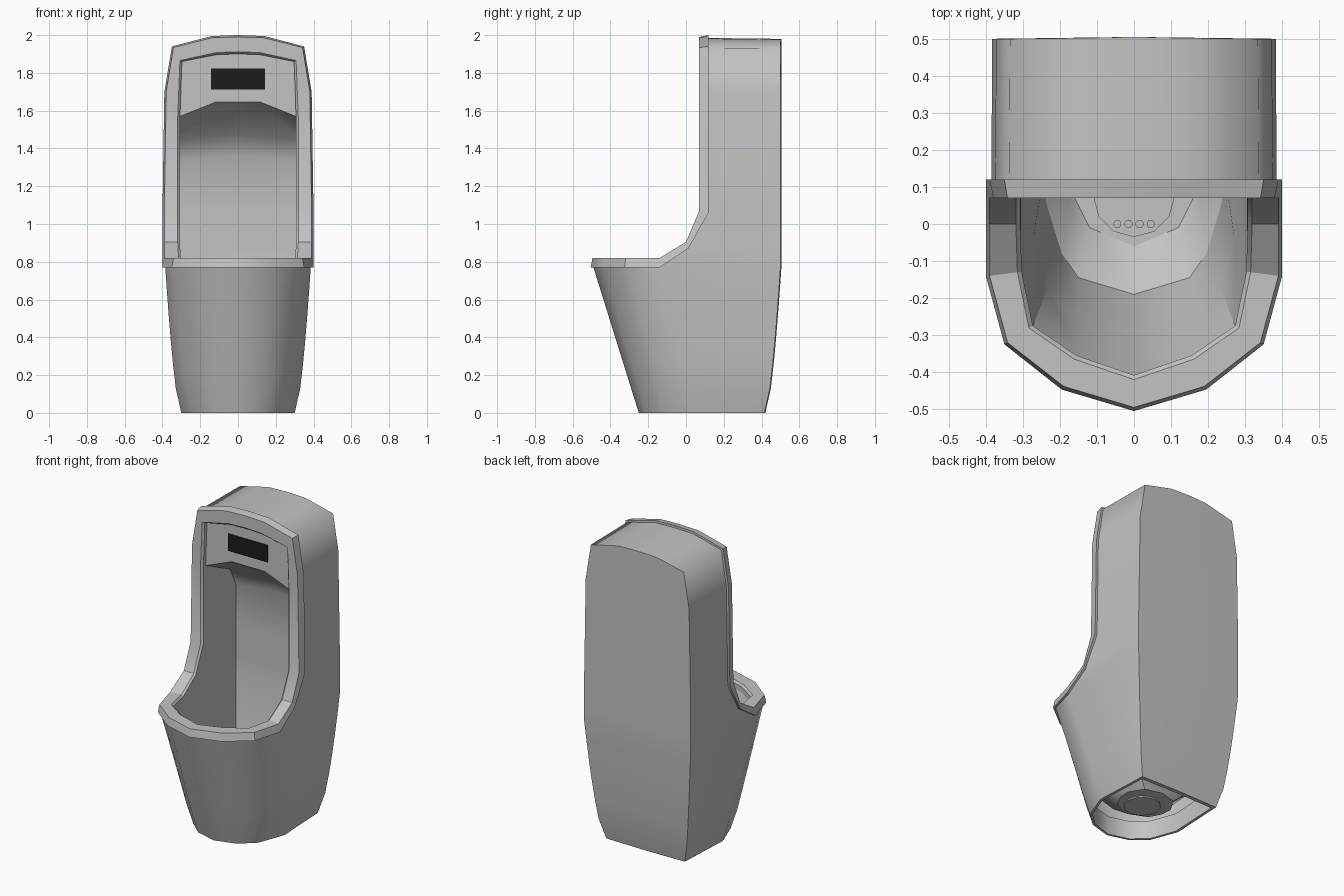
import bpy, bmesh, math
from mathutils import Vector as V

cube = bpy.data.objects.get("Cube")
if cube:
    bpy.data.objects.remove(cube)


def material(name, color):
    m = bpy.data.materials.new(name)
    m.use_nodes = True
    m.diffuse_color = (*color, 1)
    m.node_tree.nodes["Principled BSDF"].inputs["Base Color"].default_value = (*color, 1)
    return m


ceramic = material("ceramic grey", (0.54, 0.55, 0.54))
black = material("sensor black", (0.012, 0.012, 0.011))


def finish(obj, mat, angle=30):
    obj.data.materials.append(mat)
    bpy.ops.object.select_all(action='DESELECT')
    obj.select_set(True)
    bpy.context.view_layer.objects.active = obj
    bpy.ops.object.shade_smooth_by_angle(angle=math.radians(angle))


def half_mesh(name, faces, flip=False, angle=30):
    """Build a half from faces given as point lists, then mirror it."""
    bm = bmesh.new()
    for pts in faces:
        bm.faces.new([bm.verts.new(p) for p in pts])
    bmesh.ops.remove_doubles(bm, verts=bm.verts, dist=0.0005)
    bmesh.ops.recalc_face_normals(bm, faces=bm.faces)
    if flip:
        bmesh.ops.reverse_faces(bm, faces=bm.faces)
    me = bpy.data.meshes.new(name)
    bm.to_mesh(me)
    bm.free()
    obj = bpy.data.objects.new(name, me)
    bpy.context.collection.objects.link(obj)
    finish(obj, ceramic, angle)
    mod = obj.modifiers.new("Mirror", 'MIRROR')
    mod.merge_threshold = 0.001


def loft(rows):
    return [(a[i], a[i + 1], b[i + 1], b[i])
            for a, b in zip(rows, rows[1:]) for i in range(len(a) - 1)]


def section(xy, z):
    return [V((x, y, z)) for x, y in xy]


# Rim outlines from the top centre down to the front centre
outer = [V(p) for p in ((0, .07, 2), (.14, .07, 1.995), (.35, .07, 1.94), (.39, .07, 1.7),
                        (.4, .07, 1.07), (.4, 0, .905), (.4, -.14, .82), (.35, -.325, .82),
                        (.195, -.447, .82), (0, -.505, .82))]
inner = [V(p) for p in ((0, .07, 1.9), (.11, .07, 1.897), (.297, .07, 1.86), (.307, .07, 1.57),
                        (.307, .07, 1.07), (.307, 0, .905), (.303, -.13, .82), (.273, -.275, .82),
                        (.155, -.355, .82), (0, -.408, .82))]
depth = [V((0, .05, 0))] * 4 + [V((0, .05, -.01)), V((0, .012, -.035))] + [V((0, 0, -.05))] * 4
panel_y = .106


def shrink(p, d):
    """Pull a rim point toward the middle of the fixture (push out if negative)."""
    c = V((0, max(p.y, -.14), min(p.z, 1.7)))
    return p + (c - p).normalized() * d


back_out = [p + d for p, d in zip(outer, depth)]
back_in = [p + d for p, d in zip(inner, depth)]
for p in back_in[:4]:
    p.y = panel_y
front_out = [shrink(p, .01) for p in outer]
front_in = [shrink(p, -.012) for p in inner]
bevel_in = [p + d * .25 for p, d in zip(inner, depth)]
under = [shrink(p, .015) for p in back_out]
half_mesh("rim", loft([under, back_out, front_out, front_in, bevel_in, back_in]))

# Outer shell: tapered lower body, open underneath
base = [(0, -.25), (.14, -.21), (.235, -.125), (.3, .05), (.283, .415), (0, .42)]
top = [(p.x, p.y) for p in (under[9], under[8], under[7], under[6])] + [(.383, .5), (0, .505)]


def body_section(t):
    s = t ** .6
    pts = []
    for i, ((x0, y0), (x1, y1)) in enumerate(zip(base, top)):
        k = s if i > 3 else t ** 1.25 if i > 1 else t
        pts.append((x0 + (x1 - x0) * s, y0 + (y1 - y0) * k))
    return section(pts, .77 * t)


lip = [(x * .94, y * .94) for x, y in base]
shell = loft([section(lip, .12), section(lip, 0)] + [body_section(i / 6) for i in range(7)])

# Outer shell: upper sides, crown and back
upper = []
for i in range(6, 1, -1):
    p = under[i]
    z = min(p.z, 1.93)
    upper.append([p, V((.383 if i > 3 else p.x - .003, .5, z)), V((0, .505, z))])
shell += loft(upper)
crown = [[under[i], V((under[i].x, .505 if i == 0 else .502, under[i].z - .005))]
         for i in (2, 1, 0)]
crown[0][1] = upper[-1][1]
shell += loft(crown)
shell.append((crown[0][1], crown[1][1], crown[2][1], upper[-1][2]))
half_mesh("outer_shell", shell, angle=72)

# Basin: bowl narrowing to a flat drain seat
wall_x, wall_y = .31, .42
bowl_top = [back_in[i] for i in (9, 8, 7, 6)] + [V((wall_x, wall_y, .77)), V((0, wall_y, .77))]
bowl_low = section([(0, -.19), (.15, -.145), (.195, -.08), (.238, .06), (.22, .3), (0, .34)], .15)
bowl_mid = [a.lerp(b, .5) for a, b in zip(bowl_top, bowl_low)]
seat = section([(0, -.06), (.12, -.01), (.16, .07), (.165, .14), (.11, .23), (0, .26)], .06)
basin = loft([bowl_top, bowl_mid, bowl_low, seat])
basin.append(seat)

# Basin: upright recess with a sloped ceiling and a sensor panel
recess = [[back_in[i], V((wall_x, wall_y, back_in[i].z)), V((0, wall_y, back_in[i].z))]
          for i in (6, 5, 4)]
recess[0][1:] = bowl_top[4:]
basin += loft(recess)
corner, centre = V((wall_x, wall_y, 1.33)), V((0, wall_y, 1.36))
bend, bend_mid = V((wall_x, .36, 1.45)), V((0, .36, 1.47))
brow, brow_mid = V((.12, panel_y, 1.645)), V((0, panel_y, 1.645))
basin += [(recess[2][1], corner, centre, recess[2][2]),
          (back_in[4], recess[2][1], corner, bend, back_in[3]),
          (corner, bend, bend_mid, centre),
          (back_in[3], brow, bend),
          (brow, brow_mid, bend_mid, bend),
          (*back_in[:4], brow, brow_mid)]
half_mesh("basin", basin, flip=True)


# Drain grate with four small studs
def disc(name, radius, height, sides, loc):
    bpy.ops.mesh.primitive_cylinder_add(vertices=sides, radius=radius, depth=height, location=loc)
    bpy.context.object.name = name
    finish(bpy.context.object, ceramic)


disc("drain_grate", .11, .016, 12, (0, .075, .06))
for i in range(4):
    disc(f"drain_stud_{i + 1}", .011, .01, 10, (-.045 + .03 * i, 0, .068))

# Sensor window
bpy.ops.mesh.primitive_cube_add(size=1, location=(0, panel_y - .003, 1.768))
sensor = bpy.context.object
sensor.name = "sensor_window"
sensor.scale = (.285, .008, .11)
finish(sensor, black)
